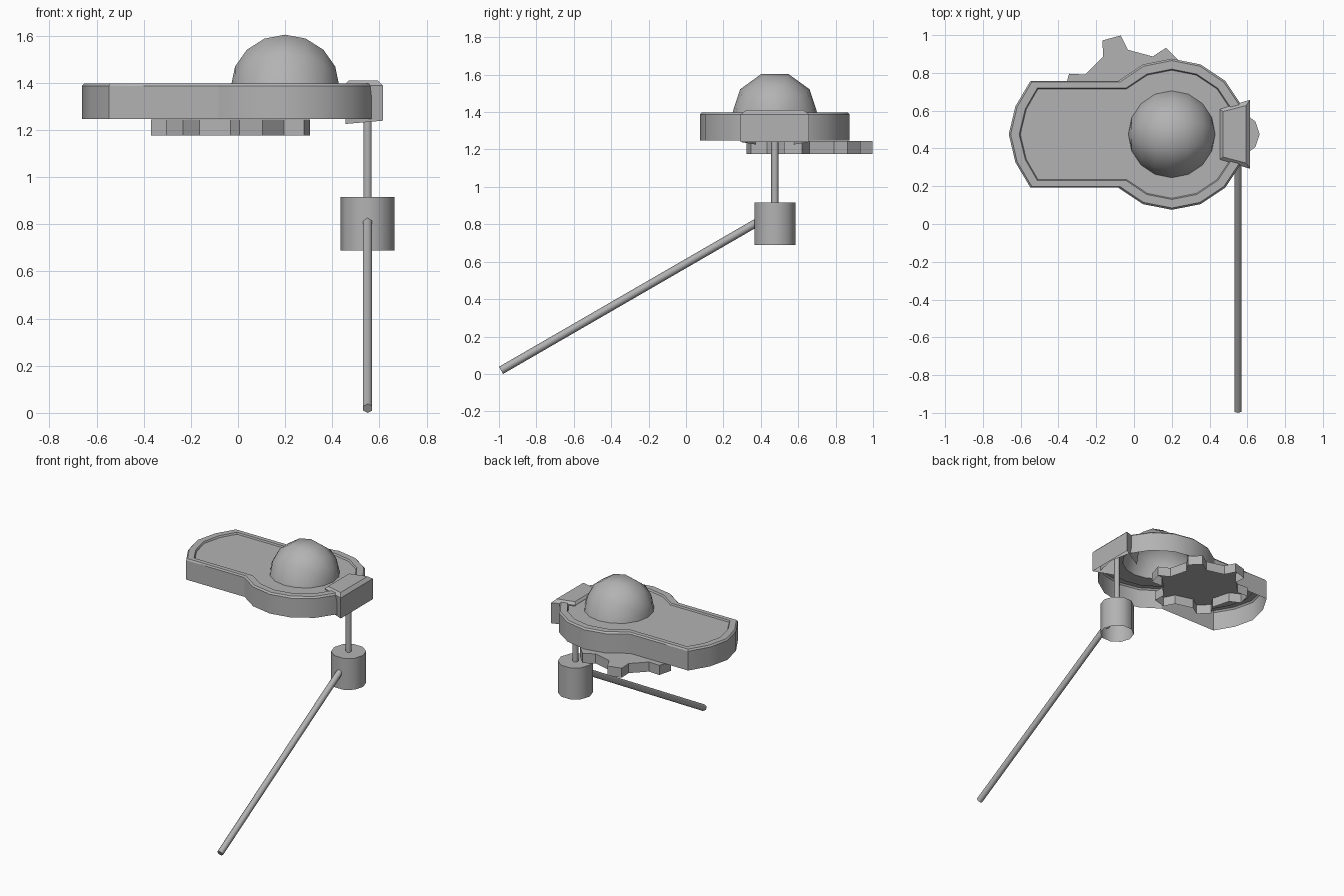
import bpy, bmesh, math
from mathutils import Vector

if "Cube" in bpy.data.objects:
    bpy.data.objects.remove(bpy.data.objects["Cube"])

CY = 0.475      # centre line of the body in y
CX = 0.2        # centre of the round end in x

grey = bpy.data.materials.new("plain_grey")
grey.diffuse_color = (0.45, 0.45, 0.45, 1)
grey.use_nodes = True
grey.node_tree.nodes["Principled BSDF"].inputs["Base Color"].default_value = grey.diffuse_color


def finish(name, bm, angle=None):
    """Turn a bmesh into a named object, optionally smooth below an angle."""
    bmesh.ops.remove_doubles(bm, verts=bm.verts, dist=1e-5)
    bmesh.ops.recalc_face_normals(bm, faces=bm.faces)
    mesh = bpy.data.meshes.new(name)
    bm.to_mesh(mesh)
    bm.free()
    mesh.materials.append(grey)
    ob = bpy.data.objects.new(name, mesh)
    bpy.context.collection.objects.link(ob)
    if angle:
        bpy.ops.object.select_all(action='DESELECT')
        ob.select_set(True)
        bpy.context.view_layer.objects.active = ob
        bpy.ops.object.shade_smooth_by_angle(angle=math.radians(angle))
    return ob


def bridge(bm, a, b):
    n = len(a)
    for i in range(n):
        j = (i + 1) % n
        bm.faces.new((a[i], a[j], b[j], b[i]))


def tube(name, a, b, r, n, start, bottom=True, angle=None):
    """Cylinder from a to b; the first corner points along start."""
    a, b = Vector(a), Vector(b)
    axis = (b - a).normalized()
    u = Vector(start)
    u = (u - axis * u.dot(axis)).normalized()
    v = axis.cross(u)
    bm = bmesh.new()
    rings = [[bm.verts.new(p + r * (u * math.cos(t) + v * math.sin(t)))
              for t in (2 * math.pi * i / n for i in range(n))] for p in (a, b)]
    bridge(bm, *rings)
    bm.faces.new(rings[1])
    if bottom:
        bm.faces.new(rings[0])
    return finish(name, bm, angle)


def outline(d):
    """Keyhole shaped body outline moved inward by d."""
    r = 0.4 - d
    pts = [(CX + r * math.cos(math.radians(t)), CY + r * math.sin(math.radians(t)))
           for t in (22.5 * k for k in range(-6, 7))]
    h = r * math.sin(math.pi / 4)
    corner, mid = -0.548 + 0.65 * d, (-0.628 + 0.95 * d, 0.148 - 0.25 * d)
    pts += [(corner, CY + h), (mid[0], CY + mid[1]), (-0.663 + d, CY),
            (mid[0], CY - mid[1]), (corner, CY - h)]
    return pts


# Body: open-bottomed tray with a raised rim and a round opening under the dome
FLOOR = 1.386
bm = bmesh.new()
rings = [[bm.verts.new((x, y, z)) for x, y in outline(d)] for d, z in
         ((0, 1.248), (0, 1.387), (0.01, 1.398), (0.055, 1.398), (0.061, FLOOR))]
for lo, hi in zip(rings, rings[1:]):
    bridge(bm, lo, hi)
hole = [bm.verts.new((CX + 0.23 * math.cos(k * math.pi / 8),
                      CY + 0.23 * math.sin(k * math.pi / 8), FLOOR)) for k in range(16)]
edges = [bm.edges.new((hole[i], hole[(i + 1) % 16])) for i in range(16)]
inner = rings[-1]
edges += [bm.edges.get((inner[i], inner[(i + 1) % len(inner)])) for i in range(len(inner))]
bmesh.ops.triangle_fill(bm, edges=edges, use_beauty=True, normal=(0, 0, 1))
finish("body", bm, 30)

# Dome: upper half of a ten-sided sphere whose axis runs along x
bm = bmesh.new()
grid = []
for i in range(9):
    p = math.pi * i / 8
    ring = 0.23 * math.sin(p)
    grid.append([bm.verts.new((CX - 0.23 * math.cos(p),
                               CY + ring * math.cos(math.pi * j / 5),
                               FLOOR + ring * math.sin(math.pi * j / 5)))
                 for j in range(6)])
for i in range(8):
    for j in range(5):
        bm.faces.new((grid[i][j], grid[i + 1][j], grid[i + 1][j + 1], grid[i][j + 1]))
finish("dome", bm, 60)

# Gear: six teeth, closed top and open bottom
bm = bmesh.new()
rings = [[], []]
for k in range(6):
    for off, r in ((-15, 0.262), (-8.5, 0.34), (8.5, 0.34), (15, 0.262)):
        t = math.radians(45 + 60 * k + off)
        for ring, z in zip(rings, (1.176, 1.245)):
            ring.append(bm.verts.new((-0.032 + r * math.cos(t), 0.66 + r * math.sin(t), z)))
bridge(bm, *rings)
bm.faces.new(rings[1])
finish("gear", bm)

# Clip over the round end: outer plate, two cheeks and a bevelled top
bm = bmesh.new()
levels = [[(0.457, 0.1, 1.226), (0.615, 0.183, 1.24)],
          [(0.455, 0.133, 1.394), (0.615, 0.183, 1.388)],
          [(0.47, 0.12, 1.41), (0.593, 0.152, 1.41)]]
rows = []
for (x0, w0, z0), (x1, w1, z1) in levels:
    rows.append([bm.verts.new(p) for p in
                 ((x0, CY - w0, z0), (x1, CY - w1, z1), (x1, CY + w1, z1), (x0, CY + w0, z0))])
for i in range(3):
    bm.faces.new((rows[0][i], rows[0][i + 1], rows[1][i + 1], rows[1][i]))
bridge(bm, rows[1], rows[2])
bm.faces.new(rows[2])
finish("end_clip", bm)

# Post, hub and slanted lever
tube("post", (0.55, CY, 0.9), (0.55, CY, 1.385), 0.02, 6, (0, 1, 0), angle=65)
tube("hub", (0.55, CY, 0.69), (0.55, CY, 0.917), 0.115, 10, (1, 0, 0), bottom=False, angle=40)
tube("lever", (0.55, -0.989, 0.019), (0.55, 0.385, 0.813), 0.022, 6, (0, 0, 1), angle=65)
